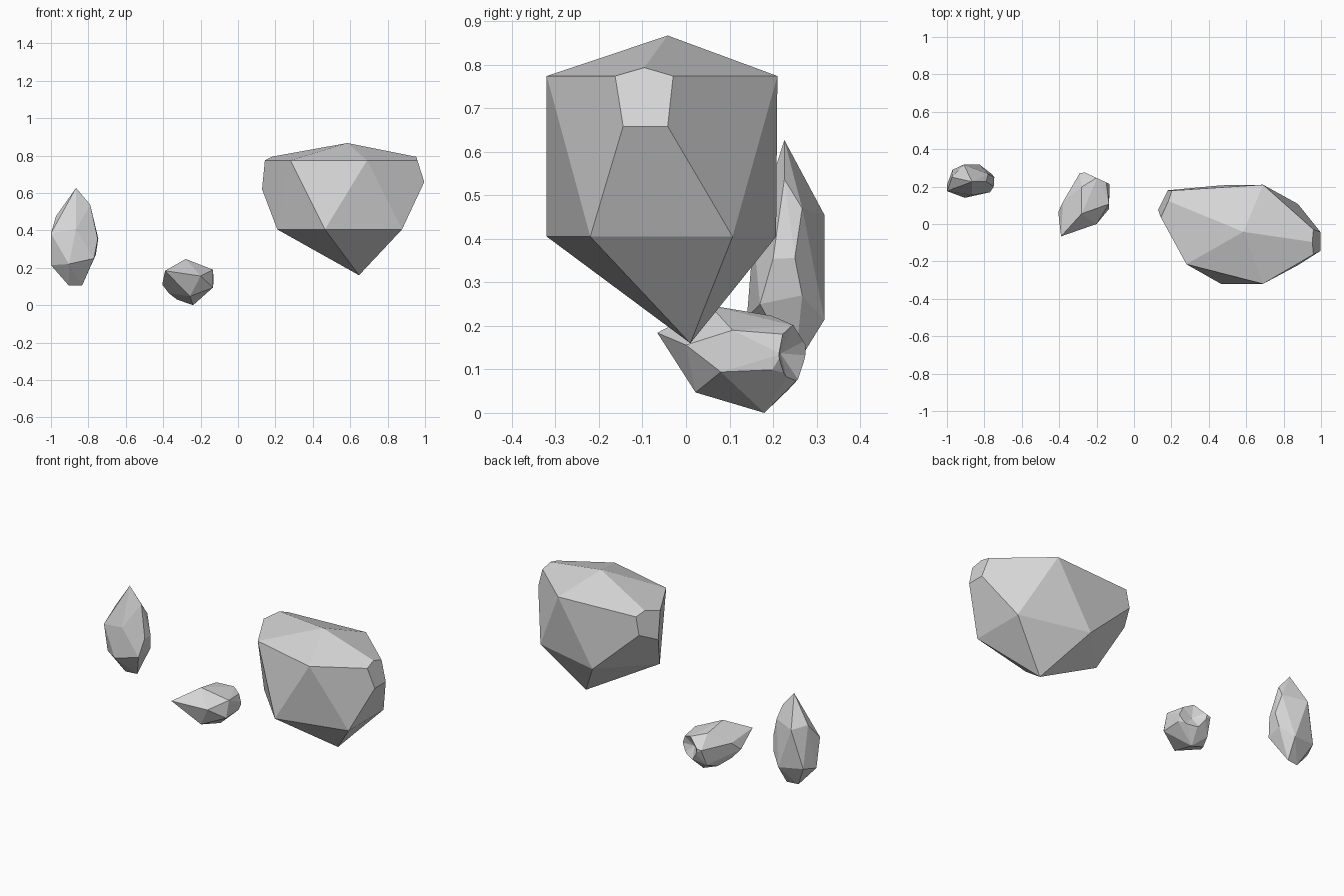
import bpy
import bmesh
from mathutils import Vector

# Remove the default cube only
default_cube = bpy.data.objects.get("Cube")
if default_cube:
    bpy.data.objects.remove(default_cube, do_unlink=True)

# One plain stone colour
stone = bpy.data.materials.new("grey_stone")
stone.use_nodes = True
stone_colour = (.68, .68, .68, 1)
stone.diffuse_color = stone_colour
stone.node_tree.nodes["Principled BSDF"].inputs["Base Color"].default_value = stone_colour


def wrap_hull(bm):
    """Wrap all corners of the mesh in a closed convex skin."""
    result = bmesh.ops.convex_hull(bm, input=list(bm.verts))
    loose = {item for item in result["geom_interior"] + result["geom_unused"]
             if isinstance(item, bmesh.types.BMVert) and item.is_valid}
    bmesh.ops.delete(bm, geom=list(loose), context='VERTS')


def chip_corner(bm, point, normal, dent):
    """Slice a corner off with a plane, close the cut and hollow it if dented."""
    direction = Vector(normal).normalized()
    geometry = list(bm.verts) + list(bm.edges) + list(bm.faces)
    bmesh.ops.bisect_plane(bm, geom=geometry, plane_co=Vector(point),
                           plane_no=direction, clear_outer=True)
    open_edges = [edge for edge in bm.edges if edge.is_boundary]
    cut = bmesh.ops.holes_fill(bm, edges=open_edges)["faces"]
    if dent:
        for centre in bmesh.ops.poke(bm, faces=cut)["verts"]:
            centre.co -= direction * dent


def build_rock(name, corners, chips=()):
    """Faceted rock: a convex skin over the corners, with chipped tips."""
    bm = bmesh.new()
    for corner in corners:
        bm.verts.new(corner)
    wrap_hull(bm)
    for point, normal, dent in chips:
        chip_corner(bm, point, normal, dent)
    # Merge the nearly flat triangles into larger facets
    bmesh.ops.dissolve_limit(bm, angle_limit=.05, verts=list(bm.verts),
                             edges=list(bm.edges))
    bmesh.ops.recalc_face_normals(bm, faces=list(bm.faces))
    mesh = bpy.data.meshes.new(name)
    bm.to_mesh(mesh)
    bm.free()
    mesh.materials.append(stone)
    rock = bpy.data.objects.new(name, mesh)
    bpy.context.collection.objects.link(rock)


def at_height(height, outline):
    """Lift a flat outline to one height."""
    return [(x, y, height) for x, y in outline]


# Large rock: two poles, two five-sided rings and two chipped tips
upper_ring = [(1.05, -.11), (.69, .21), (.07, .17), (.28, -.215), (.69, -.32)]
lower_ring = [(.877, .107), (.467, .207), (.21, -.055), (.465, -.32), (.877, -.22)]
build_rock(
    "large_rock",
    [(.585, -.042, .867), (.647, .01, .16)]
    + at_height(.774, upper_ring) + at_height(.405, lower_ring),
    chips=[((.997, -.09, .655), (.95, 0, .3), 0),
           ((.145, .04, .77), (-.91, .37, .19), 0)],
)

# Tall rock: pointed top, faceted waist and small flat base
tall_top = [(-.866, .226, .627), (-.79, .226, .537), (-.973, .25, .476),
            (-.78, .267, .47), (-.91, .318, .455)]
tall_waist = [(-.866, .155, .406), (-1, .176, .384),
              (-.747, .25, .356), (-.75, .2, .354)]
tall_base = [(-.76, .267, .27), (-.77, .17, .25), (-.97, .29, .23),
             (-.904, .14, .22), (-1, .21, .214), (-.826, .318, .214),
             (-.834, .25, .104), (-.904, .24, .104)]
build_rock("tall_rock", tall_top + tall_waist + tall_base)

# Small rock: long body with a sharp front tip and a hollow at the back
small_front = [(-.39, -.066, .184), (-.2, 0, .156), (-.257, .022, .047)]
small_body = [(-.28, .055, .247), (-.28, .198, .223), (-.134, .107, .19),
              (-.134, .08, .094), (-.134, .198, .099), (-.24, .18, 0),
              (-.405, .064, .11), (-.38, .118, .16), (-.37, .1, .064),
              (-.326, .17, .03)]
small_back = [(-.15, .235, .18), (-.195, .25, .2), (-.25, .277, .158),
              (-.25, .275, .126), (-.215, .26, .08), (-.29, .272, .15),
              (-.3, .235, .053), (-.13, .22, .135), (-.16, .235, .09)]
build_rock("small_rock", small_front + small_body + small_back,
           chips=[((-.191, .242, .135), (.42, .91, 0), .03)])
